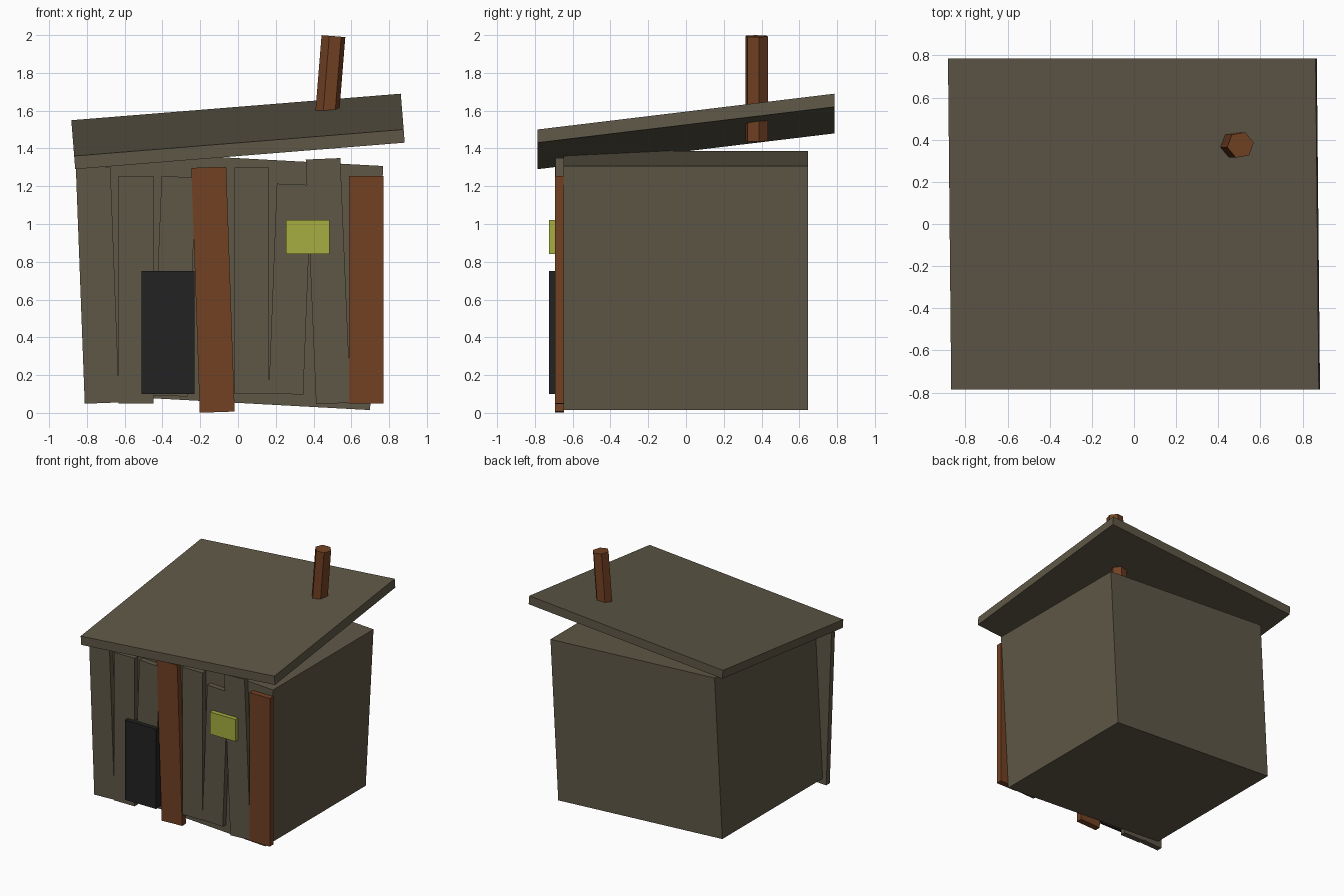
import bpy, math
from mathutils import Matrix, Vector

cube = bpy.data.objects.get("Cube")
if cube:
    bpy.data.objects.remove(cube)


def material(name, colour):
    mat = bpy.data.materials.new(name)
    mat.use_nodes = True
    mat.diffuse_color = (*colour, 1)
    mat.node_tree.nodes["Principled BSDF"].inputs["Base Color"].default_value = (*colour, 1)
    return mat


GREY = material("weathered_wood", (0.113, 0.096, 0.062))
BROWN = material("rusty_brown", (0.168, 0.053, 0.017))
BLACK = material("door_black", (0.016, 0.016, 0.016))
YELLOW = material("window_yellow", (0.38, 0.42, 0.05))


def finish(name, mat, matrix):
    obj = bpy.context.object
    obj.name = obj.data.name = name
    obj.data.transform(matrix)
    obj.data.materials.append(mat)
    return obj


def box(name, mat, matrix):
    bpy.ops.mesh.primitive_cube_add(size=1)
    return finish(name, mat, matrix)


def board(name, mat, base, top, width, front, back):
    """Upright slab whose centre line runs from base to top in the x-z plane."""
    dx, dz = top[0] - base[0], top[1] - base[1]
    centre = Vector(((base[0] + top[0]) / 2, (front + back) / 2, (base[1] + top[1]) / 2))
    size = Matrix.Diagonal((width, back - front, math.hypot(dx, dz), 1))
    lean = Matrix.Rotation(math.atan2(dx, dz), 4, "Y")
    return box(name, mat, Matrix.Translation(centre) @ lean @ size)


# Leaning hut body
board("hut_body", GREY, (-0.04, 0.055), (0.03, 1.347), 1.48, -0.648, 0.645)

# Crooked front planks
planks = [
    ((-0.72, 0.052), (-0.767, 1.30)),
    ((-0.54, 0.05), (-0.54, 1.255)),
    ((-0.36, 0.09), (-0.313, 1.25)),
    ((0.073, 0.10), (0.073, 1.30)),
    ((0.254, 0.10), (0.297, 1.21)),
    ((0.505, 0.05), (0.45, 1.345)),
]
for i, (base, top) in enumerate(planks):
    board(f"grey_plank_{i + 1}", GREY, base, top, 0.183, -0.69, -0.645)
board("brown_plank_middle", BROWN, (-0.11, 0.004), (-0.155, 1.30), 0.185, -0.693, -0.645)
board("brown_plank_corner", BROWN, (0.68, 0.05), (0.68, 1.255), 0.183, -0.693, -0.645)

# Door and window
board("door", BLACK, (-0.37, 0.10), (-0.37, 0.75), 0.28, -0.725, -0.66)
board("window", YELLOW, (0.37, 0.84), (0.37, 1.02), 0.23, -0.725, -0.66)

# Roof slab, sloping up to the back and tipped sideways
slope = Matrix.Identity(4)
slope[2][1] = 0.121
tip = Matrix.Rotation(math.radians(-4.6), 4, "Y")
box("roof", GREY, Matrix.Translation((0, 0, 1.49)) @ tip @ slope
    @ Matrix.Diagonal((1.75, 1.57, 0.07, 1)))

# Six-sided chimney pipe through the roof
bpy.ops.mesh.primitive_cylinder_add(vertices=6, radius=0.064, depth=0.555)
finish("chimney", BROWN, Matrix.Translation((0.483, 0.375, 1.718))
       @ Matrix.Rotation(math.radians(4.6), 4, "Y")
       @ Matrix.Rotation(math.radians(40), 4, "Z"))
